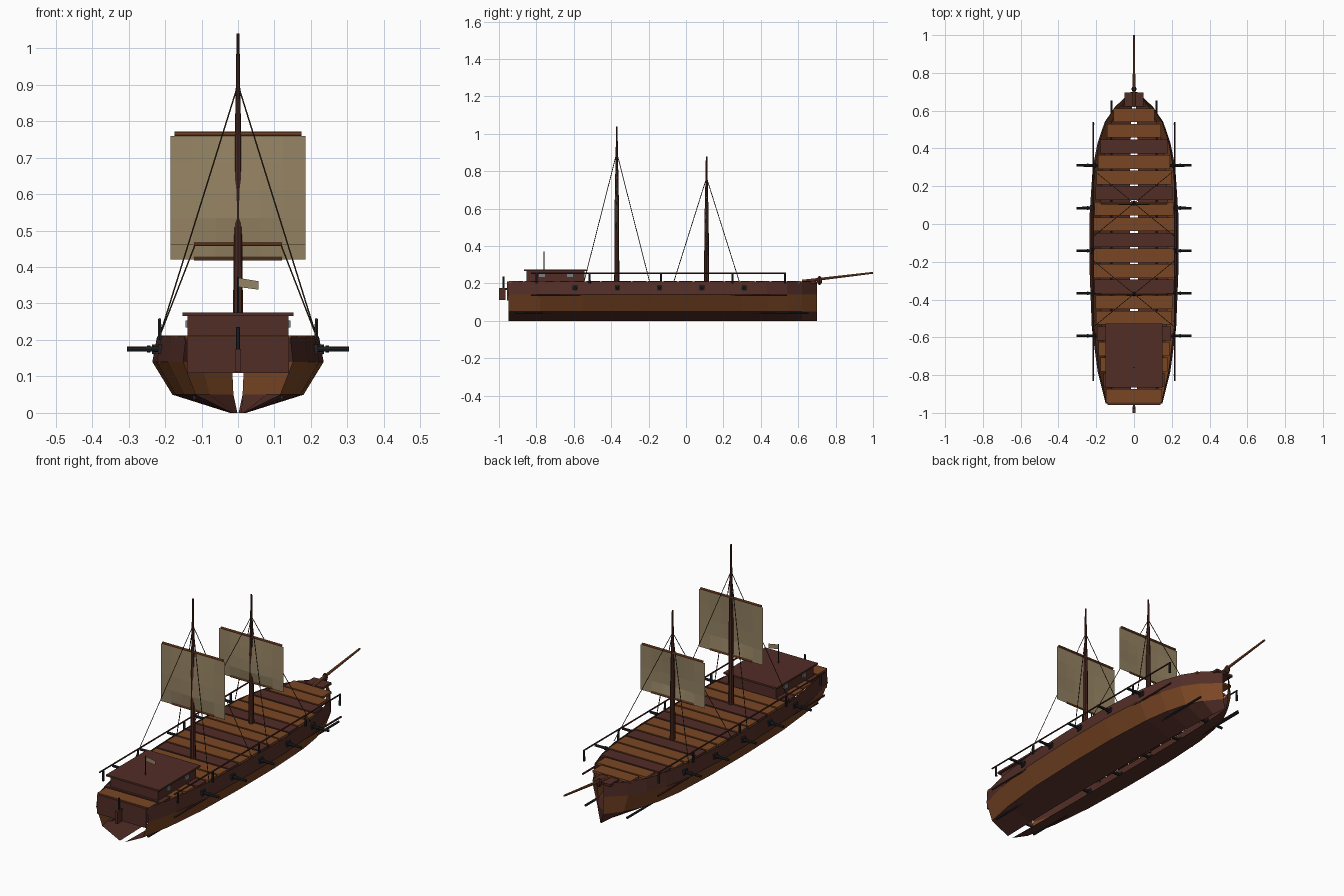
import bpy, bmesh, math
from mathutils import Vector

if "Cube" in bpy.data.objects:
    bpy.data.objects.remove(bpy.data.objects["Cube"])


def srgb(r, g, b):
    f = lambda c: c / 12.92 if c <= 0.04045 else ((c + 0.055) / 1.055) ** 2.4
    return [f(v / 255) for v in (r, g, b)] + [1.0]


def material(name, *rgb):
    m = bpy.data.materials.new(name)
    m.diffuse_color = srgb(*rgb)
    m.use_nodes = True
    m.node_tree.nodes["Principled BSDF"].inputs["Base Color"].default_value = m.diffuse_color
    return m


BROWN = material("warm_brown_wood", 122, 70, 36)
DARK = material("dark_red_wood", 82, 45, 38)
MAST = material("mast_wood", 72, 39, 32)
YARD = material("yard_wood", 140, 80, 46)
IRON = material("charcoal_iron", 34, 37, 40)
SAIL = material("canvas", 150, 132, 100)
ROPE = material("rope", 66, 52, 36)
GLASS = material("grey_glass", 120, 128, 132)


def finish(name, bm, *mats):
    me = bpy.data.meshes.new(name)
    bm.to_mesh(me)
    bm.free()
    for m in mats:
        me.materials.append(m)
    ob = bpy.data.objects.new(name, me)
    bpy.context.collection.objects.link(ob)
    return ob


def box(name, x, y, z, mat):
    """Box from (min, max) pairs."""
    bm = bmesh.new()
    bmesh.ops.create_cube(bm, size=1)
    for v in bm.verts:
        v.co = [lo + (c + 0.5) * (hi - lo) for c, (lo, hi) in zip(v.co, (x, y, z))]
    return finish(name, bm, mat)


def rod(name, a, b, r1, r2, mat, sides=8):
    """Tapered cylinder between two points."""
    a, b = Vector(a), Vector(b)
    d = b - a
    bm = bmesh.new()
    bmesh.ops.create_cone(bm, cap_ends=True, segments=sides, radius1=r1, radius2=r2, depth=d.length)
    q = Vector((0, 0, 1)).rotation_difference(d)
    for v in bm.verts:
        v.co = q @ v.co + (a + b) / 2
    return finish(name, bm, mat)


# Hull: one cross-section scaled along the length, open slit along the keel
STATIONS = [(-0.95, .64), (-0.78, .82), (-0.55, .95), (-0.25, 1), (0.05, 1),
            (0.3, .93), (0.43, .82), (0.54, .66), (0.62, .43), (0.70, .07)]
SECTION = [(.022, 0), (.18, .05), (.235, .14), (.222, .21)]


def fullness(y):
    for (y0, f0), (y1, f1) in zip(STATIONS, STATIONS[1:]):
        if y <= y1:
            return f0 + (f1 - f0) * (y - y0) / (y1 - y0)
    return STATIONS[-1][1]


bm = bmesh.new()
for s in (1, -1):
    grid = [[bm.verts.new((s * x * f, y, z)) for x, z in SECTION] for y, f in STATIONS]
    for a, b in zip(grid, grid[1:]):
        for j in range(3):
            quad = [a[j], b[j], b[j + 1], a[j + 1]]
            face = bm.faces.new(quad if s > 0 else quad[::-1])
            face.material_index = 1 if j == 1 else 0
finish("hull", bm, DARK, BROWN)
box("transom", (-.14, .14), (-.957, -.945), (.11, .21), DARK)

# Deck planks, every third one dark
for i in range(20):
    y = -0.909 + 0.0825 * i
    w = 0.222 * fullness(y) * (0.88 if y > 0.45 else 0.95)
    if i == 0:
        w = 0.147
    box("deck_plank", (-w, w), (y - .0365, y + .0365), (.2, .212), DARK if i % 3 == 1 else BROWN)

# Cabin with roof and side windows
box("cabin", (-.138, .138), (-.852, -.542), (.21, .267), DARK)
box("cabin_roof", (-.152, .152), (-.866, -.526), (.266, .275), DARK)
for s in (-1, 1):
    for y in (-.77, -.62):
        x = s * .14
        box("cabin_window", (x - .004, x + .004), (y - .015, y + .015), (.234, .254), GLASS)

# Rudder and its post
box("rudder", (-.008, .008), (-1.0, -.966), (.112, .175), DARK)
rod("rudder_post", (0, -.976, .17), (0, -.976, .236), .005, .005, IRON)
box("rudder_hinge", (-.005, .005), (-.98, -.95), (.165, .175), IRON)

# Strakes, railings, cannons on both sides
for s in (-1, 1):
    x = s * .215
    rod("wale", (x, -.83, .137), (x, .54, .137), .005, .005, MAST, 6)
    rod("bilge_strake", (s * .12, -.91, .042), (s * .12, .655, .042), .006, .006, IRON, 6)
    rod("rail", (x, -.83, .256), (x, .535, .256), .004, .004, MAST, 6)
    for y in (-.80, -.515, -.134, .248, .53):
        rod("rail_post", (x, y, .2), (x, y, .257), .006, .005, IRON, 6)
    for i in range(5):
        y = -.592 + .2255 * i
        hx = .23 * fullness(y)
        box("gun_port", sorted((s * (hx - .01), s * (hx + .006))), (y - .014, y + .014), (.162, .188), IRON)
        rod("cannon_barrel", (s * .17, y, .175), (s * .305, y, .175), .008, .0065, IRON)
        rod("cannon_ring", (s * .24, y, .175), (s * .25, y, .175), .0095, .0095, IRON)


# Masts with sail, yards and shrouds
def sail(y0, z0, z1):
    bm = bmesh.new()
    bmesh.ops.create_grid(bm, x_segments=6, y_segments=4, size=1)
    for v in bm.verts:
        u, t = v.co.x, (v.co.y + 1) / 2
        belly = -.011 * math.sin(math.pi * t ** 0.6) * math.cos(u * math.pi / 2)
        v.co = (u * .185, y0 + belly, z0 + t * (z1 - z0))
    finish("sail", bm, SAIL)


for y, top, hitch, z0, z1 in ((-.37, 1.04, .9, .46, .765), (.11, .88, .765, .42, .66)):
    mid = .62 * top
    rod("lower_mast", (0, y, .19), (0, y, mid), .014, .011, MAST)
    rod("upper_mast", (0, y, mid), (0, y, hitch), .011, .006, MAST)
    rod("mast_tip", (0, y, hitch), (0, y, top), .006, .004, MAST)
    sail(y, z0, z1 - .005)
    rod("upper_yard", (-.174, y, z1), (.174, y, z1), .006, .006, YARD)
    rod("lower_yard", (-.12, y, z0 + .003), (.12, y, z0 + .003), .005, .005, YARD)
    for s in (-1, 1):
        for dy in (-.175, .175):
            rod("shroud", (0, y, hitch), (s * .215, y + dy, .21), .002, .002, ROPE, 4)

# Bowsprit and figurehead
rod("bowsprit", (0, .62, .212), (0, 1.0, .257), .008, .005, YARD)
bm = bmesh.new()
bmesh.ops.create_uvsphere(bm, u_segments=8, v_segments=6, radius=1)
for v in bm.verts:
    v.co = (v.co.x * .014, .714 + v.co.y * .014, .216 + v.co.z * .024)
finish("figurehead", bm, MAST)

# Stern flag
rod("flag_pole", (0, -.76, .27), (0, -.76, .372), .003, .003, IRON, 6)
bm = bmesh.new()
bm.faces.new([bm.verts.new(p) for p in ((.003, -.76, .345), (.056, -.758, .338), (.056, -.758, .361), (.003, -.76, .37))])
finish("flag", bm, SAIL)
